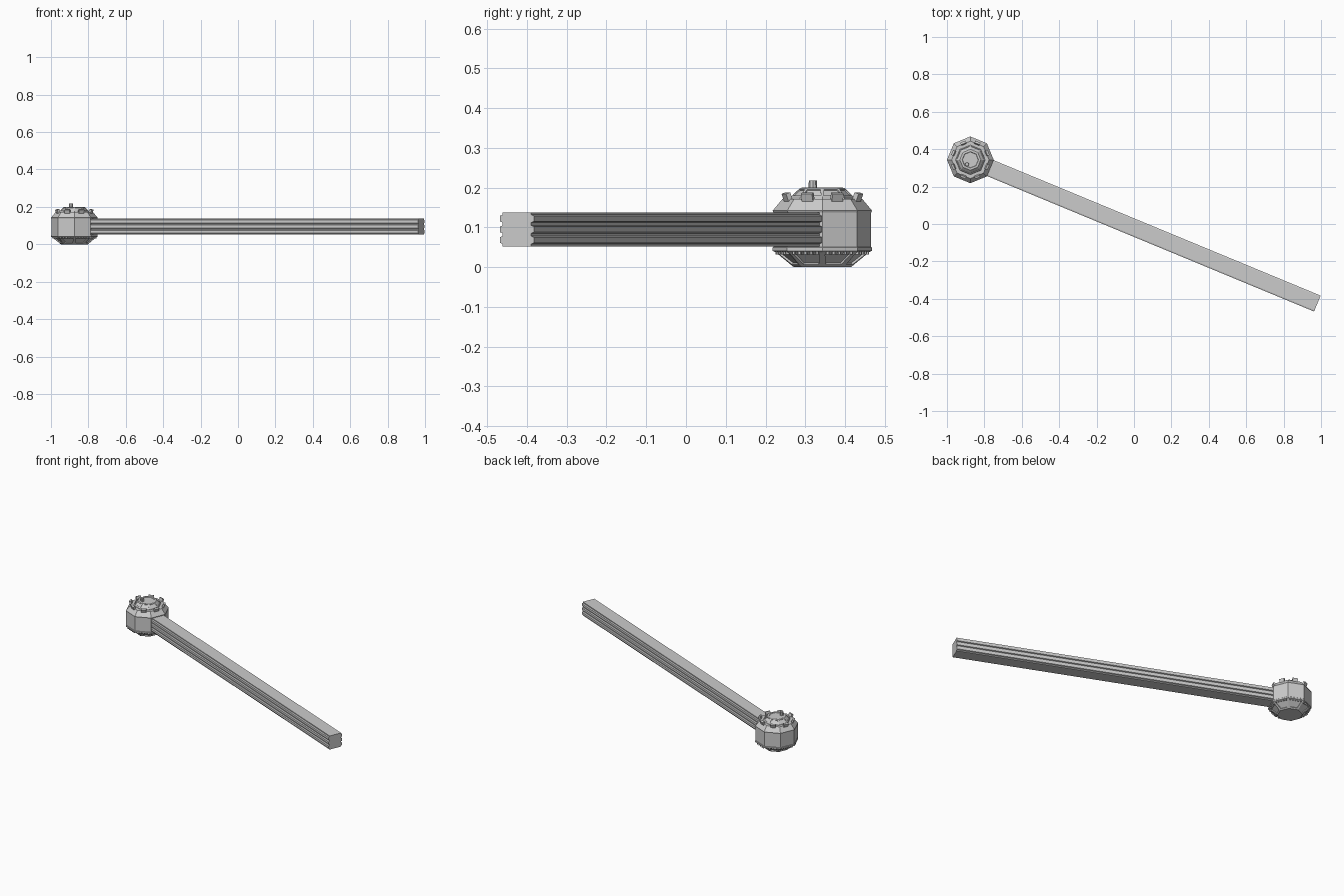
import bpy, bmesh
from math import sin, cos, pi, radians
from mathutils import Matrix, Vector

if "Cube" in bpy.data.objects:
    bpy.data.objects.remove(bpy.data.objects["Cube"])

CX, CY = -0.875, 0.343      # pod centre
ARM = radians(-22.5)        # arm heading, square to one pod face


def finish(bm, name):
    bmesh.ops.recalc_face_normals(bm, faces=bm.faces[:])
    me = bpy.data.meshes.new(name)
    bm.to_mesh(me)
    bm.free()
    ob = bpy.data.objects.new(name, me)
    bpy.context.collection.objects.link(ob)
    return ob


def octagon_lathe(name, profile, windows=(), inset=0.012, depth=-0.005):
    """Eight-sided stack of (radius, z) rings; 'windows' lists bands with recessed panels."""
    bm = bmesh.new()
    rings = [[bm.verts.new((CX + r * cos(i * pi / 4), CY + r * sin(i * pi / 4), z))
              for i in range(8)] for r, z in profile]
    panels = []
    for k in range(len(rings) - 1):
        a, b = rings[k], rings[k + 1]
        for i in range(8):
            j = (i + 1) % 8
            f = bm.faces.new((a[i], a[j], b[j], b[i]))
            if k in windows:
                panels.append(f)
    bm.faces.new(rings[0][::-1])
    bm.faces.new(rings[-1])
    bmesh.ops.recalc_face_normals(bm, faces=bm.faces[:])
    if panels:
        bmesh.ops.inset_individual(bm, faces=panels, thickness=inset, depth=0)
        bmesh.ops.inset_individual(bm, faces=panels, thickness=0.001, depth=depth)
    return finish(bm, name)


def face_blocks(name, size, radius, z, offsets=(0,), tilt=0):
    """Boxes repeated on all eight pod sides."""
    bm = bmesh.new()
    for i in range(8):
        turn = Matrix.Translation((CX, CY, 0)) @ Matrix.Rotation((i + 0.5) * pi / 4, 4, 'Z')
        for o in offsets:
            m = (turn @ Matrix.Translation((radius, o, z)) @ Matrix.Rotation(tilt, 4, 'Y')
                 @ Matrix.Diagonal((*size, 1)))
            bmesh.ops.create_cube(bm, size=1, matrix=m)
    return finish(bm, name)


# Pod shell: sloped base with windows, rim, upright wall, sloped shoulder
octagon_lathe("pod_shell", [(0.072, 0), (0.117, 0.037), (0.125, 0.041), (0.125, 0.049),
                            (0.123, 0.051), (0.123, 0.138), (0.125, 0.142),
                            (0.100, 0.172), (0.078, 0.172)], windows=(0,))
# Upper cupola with sloped windows and a sunken roof panel
octagon_lathe("pod_cupola", [(0.080, 0.168), (0.078, 0.178), (0.056, 0.199),
                             (0.050, 0.200), (0.044, 0.200), (0.042, 0.197)],
              windows=(1,), inset=0.006, depth=-0.003)
# Leaning tabs around the shoulder and teeth under the rim
face_blocks("shoulder_tabs", (0.012, 0.030, 0.026), 0.095, 0.174, tilt=radians(20))
face_blocks("rim_teeth", (0.008, 0.006, 0.010), 0.109, 0.037,
            offsets=(-0.032, -0.016, 0, 0.016, 0.032))

# Small roof nub
bm = bmesh.new()
bmesh.ops.create_cone(bm, cap_ends=True, segments=8, radius1=0.011, radius2=0.010, depth=0.024,
                      matrix=Matrix.Translation((-0.893, 0.319, 0.206)))
finish(bm, "roof_nub")

# Long arm: ribbed cross-section extruded from the pod face
side = [(0.039, 0.138)]
for top in (0.129, 0.102, 0.075):
    side += [(0.039, top + 0.003), (0.046, top), (0.046, top - 0.014), (0.039, top - 0.017)]
side.append((0.039, 0.052))
section = side + [(-w, z) for w, z in reversed(side)]
bm = bmesh.new()
place = Matrix.Translation((CX, CY, 0)) @ Matrix.Rotation(ARM, 4, 'Z')
base = bm.faces.new([bm.verts.new(place @ Vector((0.114, w, z))) for w, z in section])
out = bmesh.ops.extrude_face_region(bm, geom=[base], use_keep_orig=True)
bmesh.ops.translate(bm, verts=[v for v in out["geom"] if isinstance(v, bmesh.types.BMVert)],
                    vec=Vector((cos(ARM), sin(ARM), 0)) * (2.008 - 0.114))
finish(bm, "ribbed_arm")
